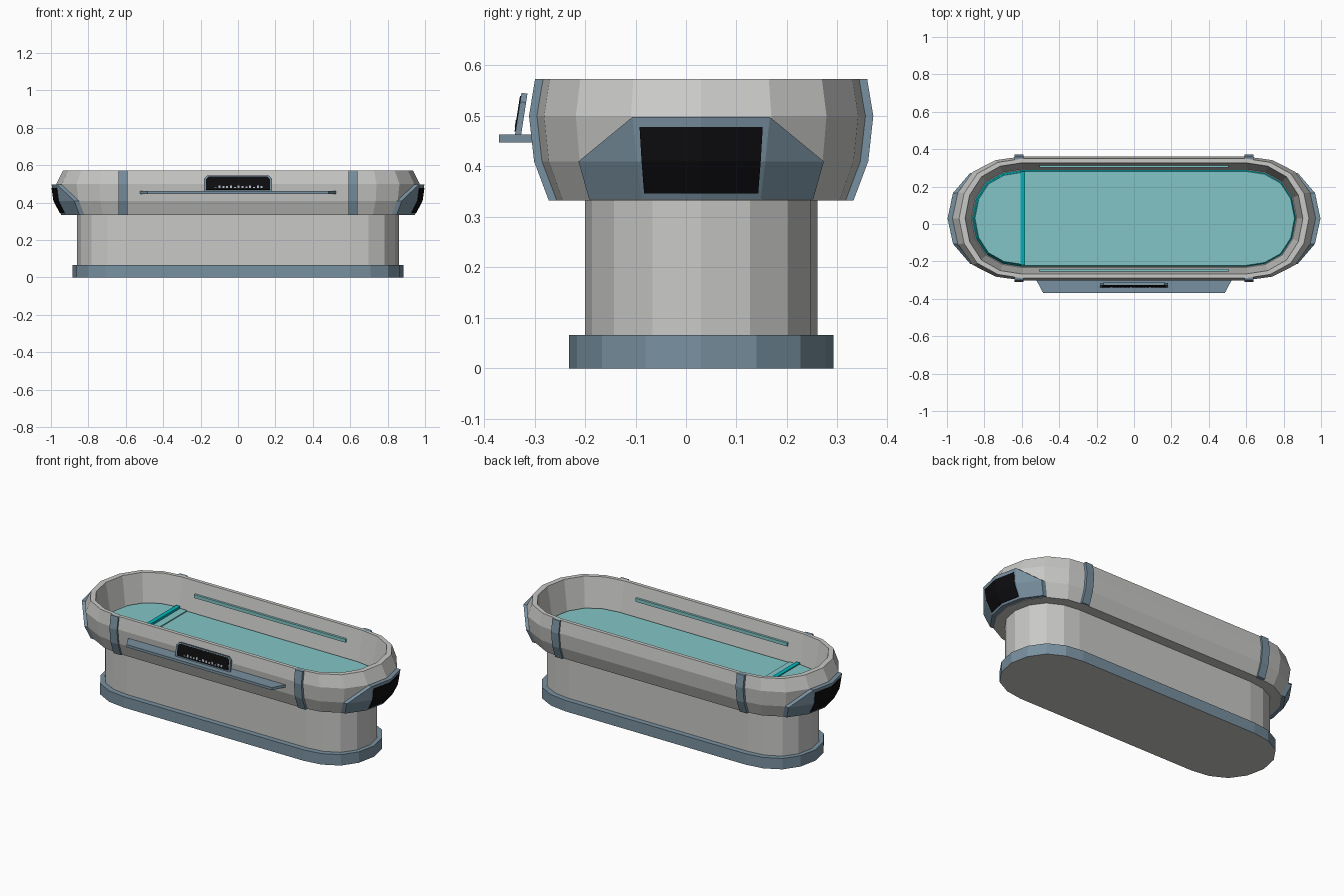
import bpy, bmesh, math
from mathutils import Vector

if "Cube" in bpy.data.objects:
    bpy.data.objects.remove(bpy.data.objects["Cube"])

CY, SX = 0.03, 0.60          # tub centre in y, half length of the straight part


def material(name, rgb):
    m = bpy.data.materials.new(name)
    m.diffuse_color = (*rgb, 1)
    m.use_nodes = True
    m.node_tree.nodes["Principled BSDF"].inputs["Base Color"].default_value = m.diffuse_color
    return m


GREY = material("light grey shell", (0.58, 0.58, 0.57))
BLUE = material("slate blue trim", (0.19, 0.28, 0.35))
BLACK = material("black screen", (0.004, 0.004, 0.005))
TEAL = material("pale teal pad", (0.23, 0.56, 0.57))
CYAN = material("cyan edge", (0.0, 0.46, 0.49))
WHITE = material("screen readout", (0.45, 0.5, 0.58))


def finish(name, bm, mats, rule=None):
    bmesh.ops.recalc_face_normals(bm, faces=bm.faces[:])
    bm.normal_update()
    if rule:
        for f in bm.faces:
            f.material_index = rule(f)
    me = bpy.data.meshes.new(name)
    bm.to_mesh(me)
    bm.free()
    for m in mats:
        me.materials.append(m)
    ob = bpy.data.objects.new(name, me)
    bpy.context.collection.objects.link(ob)
    return ob


# Rounded end: (fraction of half width, fraction of end radius)
ARC = [(1, 0), (0.94, 0.38), (0.75, 0.71), (0.42, 0.92), (0, 1)]


def ring(ry, rx, z):
    q = [(SX + rx * b, ry * a) for a, b in ARC]
    right = q + [(x, -y) for x, y in q[-2::-1]]
    return [Vector((x, CY + y, z)) for x, y in right] + \
           [Vector((-x, CY + y, z)) for x, y in right[::-1]]


def loft(rings):
    bm = bmesh.new()
    vs = [[bm.verts.new(p) for p in r] for r in rings]
    n = len(vs[0])
    for a, b in zip(vs, vs[1:]):
        for i in range(n):
            j = (i + 1) % n
            bm.faces.new((a[i], a[j], b[j], b[i]))
    bm.faces.new(vs[0])
    bm.faces.new(vs[-1])
    return bm


def prism(name, outline, offset, mats):
    """Flat outline pushed along an offset vector."""
    bm = bmesh.new()
    f = bm.faces.new([bm.verts.new(p) for p in outline])
    new = bmesh.ops.extrude_face_region(bm, geom=[f], use_keep_orig=True)["geom"]
    bmesh.ops.translate(bm, vec=offset,
                        verts=[v for v in new if isinstance(v, bmesh.types.BMVert)])
    return finish(name, bm, mats)


def box(name, x0, x1, y0, y1, z0, z1, mat):
    return prism(name, [(x0, y0, z0), (x1, y0, z0), (x1, y1, z0), (x0, y1, z0)],
                 (0, 0, z1 - z0), [mat])


# Base plinth (grey underside) and pedestal
finish("base_plinth", loft([ring(.262, .285, 0), ring(.262, .285, .066)]), [BLUE, GREY],
       lambda f: 1 if f.normal.z < -.5 else 0)
finish("pedestal", loft([ring(.23, .26, .06), ring(.23, .26, .34)]), [GREY])

# Hollow tub: outside profile (z, half width, end radius), then the inside wall
OUT = [(.333, .292, .318), (.41, .321, .358), (.50, .331, .371), (.573, .319, .335)]
finish("tub", loft([ring(ry, rx, z) for z, ry, rx in OUT] +
                   [ring(.297, .303, .573), ring(.262, .27, .385)]), [GREY])


def lerp(table, t):
    for a, b in zip(table, table[1:]):
        if t <= b[0] + 1e-6:
            k = (t - a[0]) / (b[0] - a[0])
            return [p + (q - p) * k for p, q in zip(a, b)]
    return list(table[-1])


def tub_x(off, z):
    _, ry, rx = lerp(OUT, z)
    return SX + rx * lerp(ARC[::-1], min(1, abs(off) / ry))[1]


# End panels and their screens follow the tub surface
def end_plate(name, side, rows, lift, depth, mat):
    bm = bmesh.new()
    vs = [[bm.verts.new((side * (tub_x(o, z) + lift), CY + o, z)) for o in offs]
          for z, offs in rows]
    for a, b in zip(vs, vs[1:]):
        d = (len(a) - len(b)) // 2
        for i in range(len(b) - 1):
            bm.faces.new((a[i + d], a[i + d + 1], b[i + 1], b[i]))
        if d:
            bm.faces.new((a[0], a[1], b[0]))
            bm.faces.new((a[-2], a[-1], b[-1]))
    new = bmesh.ops.extrude_face_region(bm, geom=bm.faces[:], use_keep_orig=True)["geom"]
    bmesh.ops.translate(bm, vec=(-side * depth, 0, 0),
                        verts=[v for v in new if isinstance(v, bmesh.types.BMVert)])
    finish(name, bm, [mat])


for side, tag in ((1, "right"), (-1, "left")):
    end_plate(tag + "_end_panel", side,
              [(.335, (-.222, -.118, 0, .118, .222)), (.41, (-.243, -.127, 0, .127, .243)),
               (.498, (-.136, 0, .136))], .026, .045, BLUE)
    end_plate(tag + "_end_screen", side,
              [(.346, (-.113, 0, .113)), (.41, (-.118, 0, .118)), (.478, (-.122, 0, .122))],
              .029, .006, BLACK)
    # Bands clasping the outside of the tub, front and back
    for d, face in ((-1, "front"), (1, "back")):
        x0 = side * .615 - .025
        outer = [(x0, CY + d * (ry + .01), z) for z, ry, rx in OUT]
        inner = [(x0, CY + d * (ry - .015), z) for z, ry, rx in OUT[::-1]]
        prism(f"{tag}_{face}_band", outer + inner, (.05, 0, 0), [BLUE])

# Padding: bevelled mattress, raised pillow, and dividing ridges
top_rule = lambda f: 0 if f.normal.z > .8 else 1
finish("mattress", loft([ring(.258, .266, .384), ring(.251, .258, .402)]), [TEAL, CYAN], top_rule)
pillow = loft([ring(.256, .262, .39), ring(.245, .25, .414)])
cut = bmesh.ops.bisect_plane(pillow, geom=pillow.verts[:] + pillow.edges[:] + pillow.faces[:],
                             plane_co=(-.6, 0, 0), plane_no=(1, 0, 0), clear_outer=True)
bmesh.ops.holes_fill(pillow, edges=[e for e in pillow.edges if e.is_boundary])
finish("pillow", pillow, [TEAL, CYAN], top_rule)
box("pillow_ridge", -.608, -.582, CY - .25, CY + .25, .39, .42, CYAN)
box("mattress_step", -.58, -.535, CY - .249, CY + .249, .39, .408, TEAL)

# Light strips on the inside walls
for d, face in ((-1, "front"), (1, "back")):
    y = CY + d * .279
    box(face + "_light_strip", -.505, .505, y - .008, y + .008, .483, .503, TEAL)

# Front shelf
prism("front_shelf", [(-.525, -.295, .447), (.525, -.295, .447), (.485, -.37, .447),
                      (-.485, -.37, .447)], (0, 0, .016), [BLUE])


# Tilted console: u across, v up the sloping face, w forward of it
UP = Vector((0, .013, .084)).normalized()
FWD = Vector((0, -.084, .013)).normalized()


def console(u, v, w=0):
    return Vector((u, -.339, .461)) + UP * v + FWD * w


def plate(name, hw, v0, v1, c, w, thick, mat):
    pts = [(-hw, v0), (hw, v0), (hw, v1 - c), (hw - c, v1), (-hw + c, v1), (-hw, v1 - c)]
    prism(name, [console(u, v, w) for u, v in pts], FWD * thick, [mat])


plate("console_frame", .182, 0, .086, .018, -.012, .012, BLUE)
plate("console_screen", .171, .008, .079, .013, 0, .002, BLACK)
# Abstract readout marks on the screen
for i in range(13):
    u = -.125 + i * .0205
    h = .004 + .011 * abs(math.sin(i * 1.9))
    prism(f"readout_mark_{i}", [console(u, .017, .002), console(u + .011, .017, .002),
                                console(u + .011, .017 + h, .002), console(u, .017 + h, .002)],
          FWD * .001, [WHITE])
